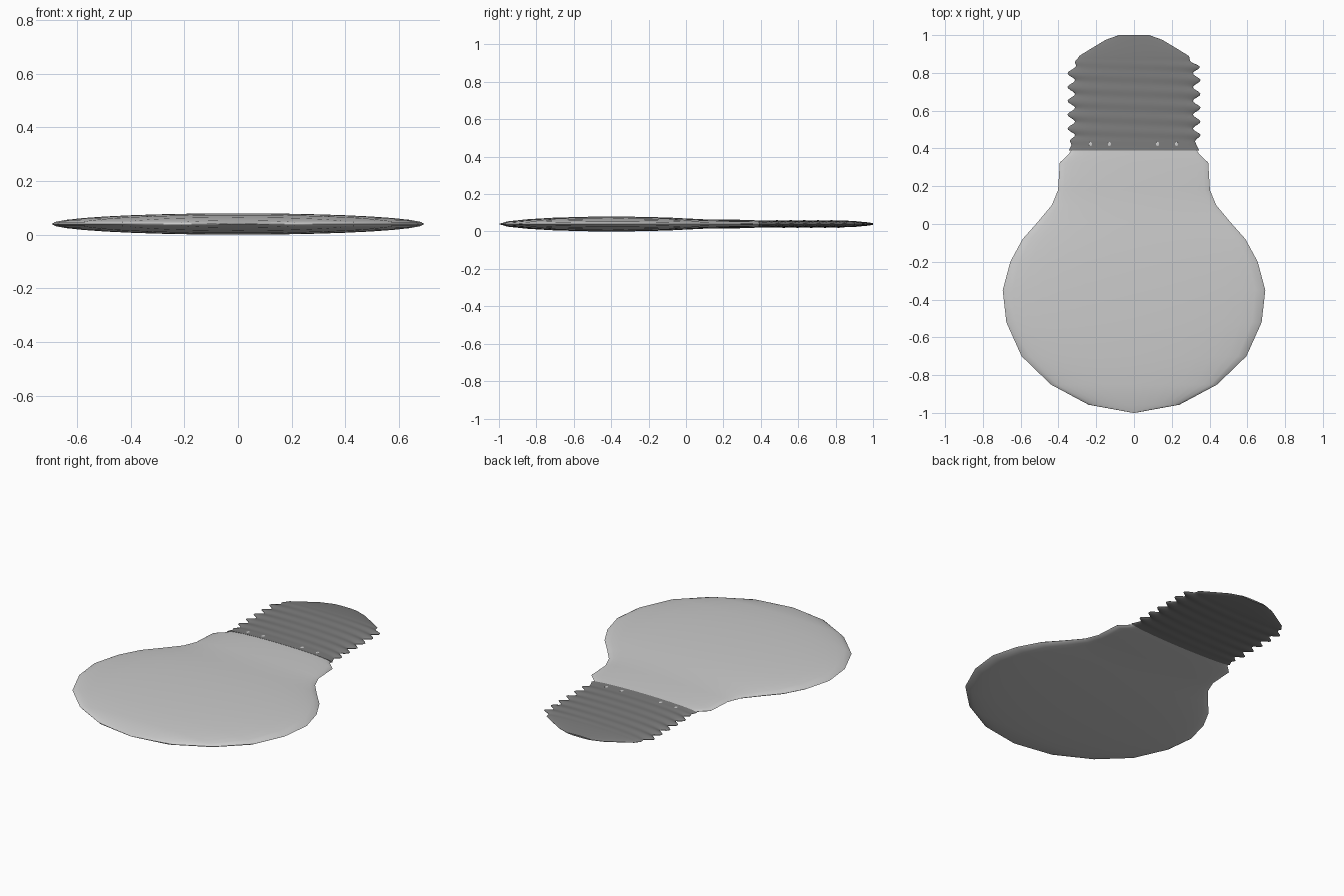
import bpy, math

if "Cube" in bpy.data.objects:
    bpy.data.objects.remove(bpy.data.objects["Cube"])

FLAT = 0.0575   # squash of the round section in z
MID = 0.04      # height of the long axis


def lathe(name, ys, radius, segs, angle):
    """Flattened body around the y axis; radius(i, y, a) gives the outline."""
    verts, faces = [], []
    for i, y in enumerate(ys):
        for s in range(segs):
            a = 2 * math.pi * s / segs
            r = radius(i, y, a)
            verts.append((r * math.cos(a), y, MID + FLAT * r * math.sin(a)))
    for i in range(len(ys) - 1):
        for s in range(segs):
            t = (s + 1) % segs
            faces.append((i * segs + s, (i + 1) * segs + s,
                          (i + 1) * segs + t, i * segs + t))
    faces.append(tuple(range(segs)))
    n = (len(ys) - 1) * segs
    faces.append(tuple(n + s for s in reversed(range(segs))))
    mesh = bpy.data.meshes.new(name)
    mesh.from_pydata(verts, [], faces)
    obj = bpy.data.objects.new(name, mesh)
    bpy.context.collection.objects.link(obj)
    bpy.context.view_layer.objects.active = obj
    obj.select_set(True)
    bpy.ops.object.shade_smooth_by_angle(angle=math.radians(angle))
    obj.select_set(False)
    return obj


# Glass bulb
glass = [(0.004, -1.0), (0.24, -0.957), (0.44, -0.85), (0.595, -0.70),
         (0.676, -0.52), (0.695, -0.35), (0.655, -0.20), (0.59, -0.08),
         (0.51, 0.01), (0.435, 0.10), (0.402, 0.18), (0.393, 0.325),
         (0.345, 0.37), (0.325, 0.40)]
lathe("glass_bulb", [p[1] for p in glass], lambda i, y, a: glass[i][0], 32, 50)

# Screw base with helical thread, tapering into the contact cap
cap = [(0.345, 0.39), (0.33, 0.42), (0.332, 0.45), (0.332, 0.83), (0.305, 0.86),
       (0.29, 0.89), (0.225, 0.93), (0.15, 0.975), (0.08, 1.0)]
PITCH = 0.073


def base_radius(i, y, a):
    r = cap[-1][0]
    for (r0, y0), (r1, y1) in zip(cap, cap[1:]):
        if y0 <= y <= y1:
            r = r0 + (r1 - r0) * (y - y0) / (y1 - y0)
            break
    fade = max(0, min(1, (y - 0.42) / 0.04, (0.88 - y) / 0.04))
    return r + 0.02 * fade * math.cos(2 * math.pi * (y - 0.615) / PITCH - a)


ys = [0.39 + 0.5 * k / 55 for k in range(56)] + [0.93, 0.975, 1.0]
base = lathe("screw_base", ys, base_radius, 48, 60)
metal = bpy.data.materials.new("dark_metal")
metal.diffuse_color = (0.2, 0.2, 0.2, 1)
metal.use_nodes = True
metal.node_tree.nodes["Principled BSDF"].inputs["Base Color"].default_value = metal.diffuse_color
base.data.materials.append(metal)

# Small pale marks around the collar
for x in (-0.23, -0.13, 0.125, 0.225):
    z = MID + FLAT * math.sqrt(0.33 ** 2 - x * x)
    bpy.ops.mesh.primitive_uv_sphere_add(segments=10, ring_count=6, radius=1,
                                         location=(x, 0.423, z))
    mark = bpy.context.object
    mark.name = "collar_mark"
    mark.scale = (0.009, 0.012, 0.0015)
    bpy.ops.object.shade_smooth_by_angle()
